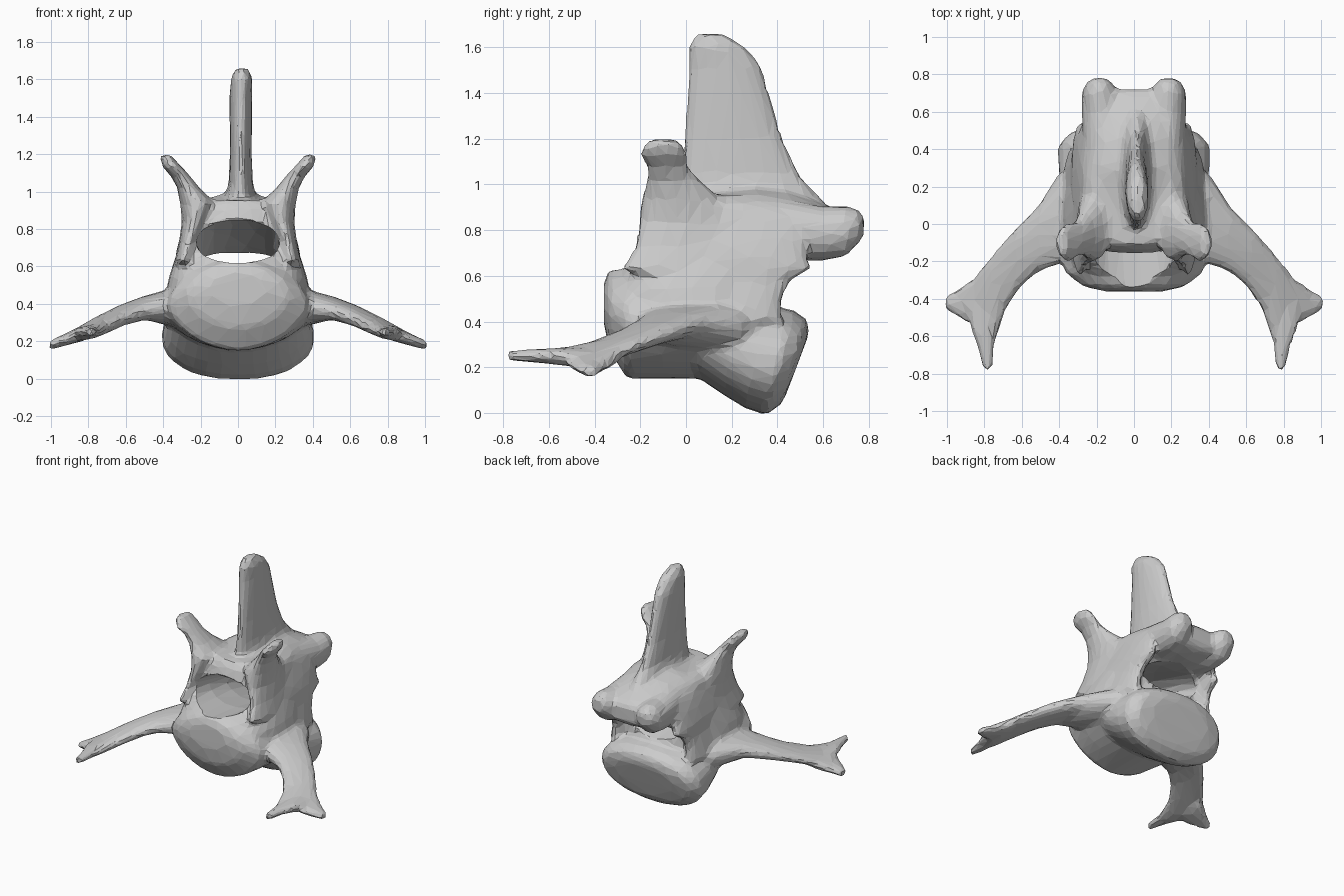
import bpy, bmesh, math
from mathutils import Vector

if "Cube" in bpy.data.objects:
    bpy.data.objects.remove(bpy.data.objects["Cube"], do_unlink=True)

SIDES = 32


def loft(bm, sections, square=1.0):
    """Skin a closed tube through ovals given as (centre, half axis, half axis).
    A square value below 1 makes the ovals boxier, above 1 more pointed."""
    def bend(value):
        return math.copysign(abs(value) ** square, value)

    rings = []
    for c, u, v in sections:
        c, u, v = Vector(c), Vector(u), Vector(v)
        angles = [math.tau * i / SIDES for i in range(SIDES)]
        rings.append([bm.verts.new(c + u * bend(math.cos(a)) + v * bend(math.sin(a)))
                      for a in angles])
    faces = [bm.faces.new(rings[0]), bm.faces.new(rings[-1])]
    for a, b in zip(rings, rings[1:]):
        for i in range(SIDES):
            j = (i + 1) % SIDES
            faces.append(bm.faces.new((a[i], a[j], b[j], b[i])))
    bmesh.ops.recalc_face_normals(bm, faces=faces)


def along_y(rows, side=1):
    """Rows: x, y, z, half width, half height, tilt."""
    return [((side * x, y, z), (w, 0, 0), (0, t, h)) for x, y, z, w, h, t in rows]


def along_z(rows, side=1):
    """Rows: x, front edge, back edge, z, half width."""
    return [((side * x, (a + b) / 2, z), (w, 0, 0), (0, (b - a) / 2, 0))
            for x, a, b, z, w in rows]


def new_object(name, bm):
    mesh = bpy.data.meshes.new(name)
    bm.to_mesh(mesh)
    bm.free()
    obj = bpy.data.objects.new(name, mesh)
    bpy.context.collection.objects.link(obj)
    return obj


bm = bmesh.new()

# Front of the body: domed, with a keel underneath
loft(bm, along_y([
    (0, -.36, .48, .16, .09, 0),
    (0, -.335, .45, .27, .18, 0),
    (0, -.26, .40, .37, .25, 0),
    (0, -.10, .385, .40, .235, 0),
    (0, .06, .37, .40, .22, 0),
    (0, .20, .30, .38, .20, .02)]), 1.12)

# Back of the body: deeper and tilted
loft(bm, along_y([
    (0, -.02, .38, .33, .19, 0),
    (0, .07, .36, .37, .21, .01),
    (0, .19, .29, .39, .215, .02),
    (0, .30, .245, .405, .225, .04),
    (0, .41, .22, .41, .23, .06),
    (0, .475, .225, .35, .185, .055),
    (0, .495, .23, .24, .12, .045)]), .92)

# Solid arch rising from the body, narrowing upward
loft(bm, along_z([
    (0, -.31, .40, .42, .39),
    (0, -.345, .39, .54, .37),
    (0, -.27, .44, .65, .335),
    (0, -.20, .49, .74, .305),
    (0, -.165, .50, .83, .29),
    (0, -.14, .46, .91, .27),
    (0, -.11, .40, .955, .21)]), .75)

# Roof running back over the canal
loft(bm, along_y([
    (0, .10, .88, .25, .08, 0),
    (0, .30, .85, .27, .14, 0),
    (0, .45, .82, .26, .15, 0),
    (0, .57, .80, .25, .13, 0),
    (0, .68, .785, .22, .095, 0),
    (0, .72, .785, .17, .06, 0)]), .9)

# Tall blade on top, with a flared foot
loft(bm, along_z([
    (.01, -.05, .64, .84, .15),
    (.01, -.03, .60, .93, .10),
    (.015, -.025, .50, 1.04, .065),
    (.015, -.01, .425, 1.2, .058),
    (.015, .005, .365, 1.4, .06),
    (.015, .01, .33, 1.52, .06),
    (.02, .01, .26, 1.605, .058),
    (.02, .04, .16, 1.66, .035)]))

for side in (-1, 1):
    # Front horn, running down into the rim of the canal
    loft(bm, along_z([
        (.29, -.29, .20, .62, .05),
        (.265, -.225, .24, .73, .05),
        (.23, -.205, .24, .84, .07),
        (.215, -.195, .15, .94, .095),
        (.265, -.17, .06, 1.02, .06),
        (.305, -.17, .01, 1.08, .052),
        (.35, -.205, .01, 1.13, .052),
        (.38, -.19, -.01, 1.175, .038),
        (.385, -.16, -.04, 1.20, .028)], side))

    # Back edge of the side wall, with a thin spur at mid height
    loft(bm, along_z([
        (.31, -.05, .42, .40, .07),
        (.30, -.05, .42, .50, .06),
        (.285, -.05, .46, .58, .055),
        (.28, -.05, .555, .635, .055),
        (.27, -.05, .53, .68, .06),
        (.25, -.05, .54, .76, .06),
        (.22, .0, .50, .86, .06)], side), .85)

    # Back knob
    loft(bm, along_y([
        (.14, .38, .81, .13, .14, 0),
        (.17, .60, .785, .11, .12, 0),
        (.185, .70, .795, .095, .11, 0),
        (.185, .75, .815, .075, .08, 0),
        (.185, .78, .82, .04, .045, 0)], side))

    # Flat wing: front edge point, back edge point, half thickness
    wing = [((.22, -.14, .38), (.22, .40, .37), .12),
            ((.39, -.21, .38), (.41, .26, .38), .09),
            ((.50, -.25, .36), (.51, .10, .395), .06),
            ((.60, -.33, .32), (.65, -.04, .355), .05),
            ((.69, -.47, .27), (.78, -.19, .30), .042),
            ((.735, -.61, .25), (.86, -.29, .255), .038),
            ((.755, -.68, .25), (.94, -.355, .215), .035)]
    sections = []
    for front, back, thick in wing:
        front, back = Vector(front), Vector(back)
        front.x *= side
        back.x *= side
        sections.append(((front + back) / 2, (back - front) / 2, (0, 0, thick)))
    loft(bm, sections, .85)

    # Two broad corners that flare the wing tip
    loft(bm, along_y([
        (.80, -.46, .25, .085, .035, 0),
        (.805, -.56, .25, .07, .034, 0),
        (.79, -.66, .25, .045, .032, 0),
        (.783, -.785, .25, .024, .024, 0)], side))
    corner = [(.82, -.40, .24, .12, .036), (.90, -.42, .215, .105, .034),
              (.96, -.425, .195, .065, .03), (1.01, -.42, .178, .035, .026)]
    loft(bm, [((side * x, y, z), (0, w, 0), (0, 0, h)) for x, y, z, w, h in corner])

vertebra = new_object("vertebra", bm)

# Canal cutter, sloping down to the notches at the back
cut = bmesh.new()
loft(cut, along_y([
    (0, -.60, .735, .225, .11, 0),
    (0, -.10, .73, .22, .115, 0),
    (0, .20, .66, .20, .11, 0),
    (0, .40, .585, .23, .10, 0),
    (0, .80, .55, .32, .08, 0)]), .95)
cutter = new_object("canal_cutter", cut)
cutter.hide_render = True

# Fuse the parts, open the canal, soften, then reduce to broad facets
fuse = vertebra.modifiers.new("fuse", "REMESH")
fuse.mode = "VOXEL"
fuse.voxel_size = .018
canal = vertebra.modifiers.new("canal", "BOOLEAN")
canal.operation = "DIFFERENCE"
canal.object = cutter
soften = vertebra.modifiers.new("soften", "SMOOTH")
soften.factor = .5
soften.iterations = 8
facets = vertebra.modifiers.new("facets", "DECIMATE")
facets.ratio = .08

bpy.context.view_layer.update()
graph = bpy.context.evaluated_depsgraph_get()
solid = bpy.data.meshes.new_from_object(vertebra.evaluated_get(graph))
vertebra.modifiers.clear()
vertebra.data = solid
bpy.data.objects.remove(cutter, do_unlink=True)

# Plain bone grey, flat faces
bone = bpy.data.materials.new("bone_grey")
bone.use_nodes = True
grey = (.6, .6, .6, 1)
bone.diffuse_color = grey
bone.node_tree.nodes["Principled BSDF"].inputs["Base Color"].default_value = grey
solid.materials.clear()
solid.materials.append(bone)
for face in solid.polygons:
    face.use_smooth = False
    face.material_index = 0
